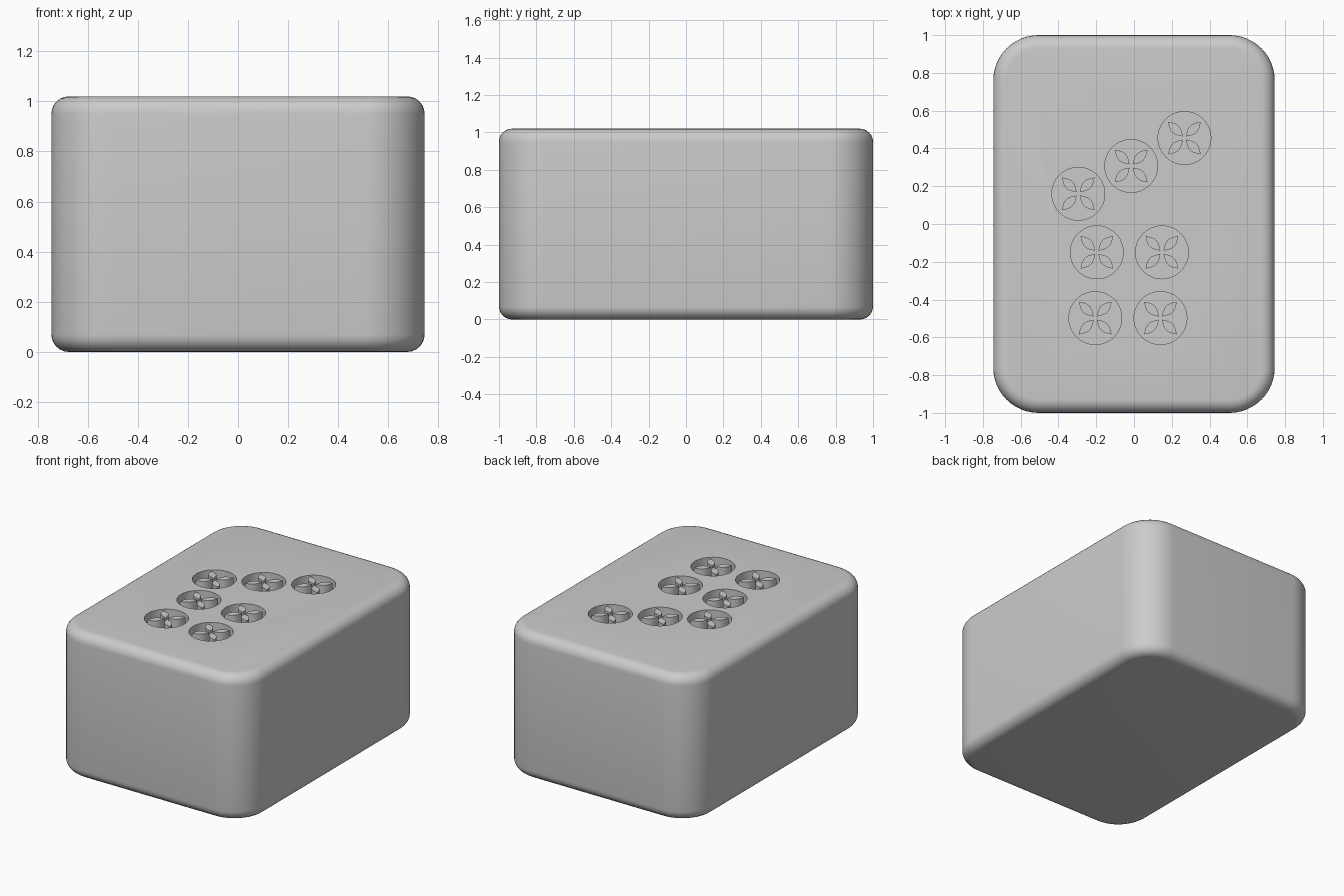
import bpy, bmesh
from math import pi, cos, sin, radians

if "Cube" in bpy.data.objects:
    bpy.data.objects.remove(bpy.data.objects["Cube"])

W, D, H = 1.49, 2.0, 1.02      # tile size
DEPTH = 0.06                   # depth of the carved dots
R_DOT = 0.14
DOTS = [(-0.295, 0.16), (-0.015, 0.307), (0.267, 0.455),
        (-0.197, -0.15), (0.148, -0.15), (-0.205, -0.498), (0.14, -0.498)]


def new_object(name, bm):
    bmesh.ops.recalc_face_normals(bm, faces=bm.faces)
    me = bpy.data.meshes.new(name)
    bm.to_mesh(me)
    bm.free()
    ob = bpy.data.objects.new(name, me)
    bpy.context.collection.objects.link(ob)
    return ob


def add_prism(bm, outline, z0, z1):
    """Extrude a 2D outline between two heights."""
    lo = [bm.verts.new((x, y, z0)) for x, y in outline]
    hi = [bm.verts.new((x, y, z1)) for x, y in outline]
    n = len(outline)
    bm.faces.new(lo[::-1])
    bm.faces.new(hi)
    for i in range(n):
        j = (i + 1) % n
        bm.faces.new((lo[i], lo[j], hi[j], hi[i]))


def smooth(ob, angle=30):
    bpy.ops.object.select_all(action='DESELECT')
    ob.select_set(True)
    bpy.context.view_layer.objects.active = ob
    bpy.ops.object.shade_smooth_by_angle(angle=radians(angle))


# tile body: round the upright corners, then the top and bottom rims
bm = bmesh.new()
bmesh.ops.create_cube(bm, size=1)
for v in bm.verts:
    v.co = (v.co.x * W, v.co.y * D, (v.co.z + 0.5) * H)
upright = [e for e in bm.edges if abs(e.verts[0].co.z - e.verts[1].co.z) > 0.5]
bmesh.ops.bevel(bm, geom=upright, offset=0.24, offset_type='OFFSET', segments=12,
                profile=0.5, affect='EDGES')
rims = [e for e in bm.edges if abs(e.verts[0].co.z - e.verts[1].co.z) < 0.01]
bmesh.ops.bevel(bm, geom=rims, offset=0.07, offset_type='OFFSET', segments=6,
                profile=0.5, affect='EDGES')
tile = new_object("tile_body", bm)

# round recesses cut into the top
bm = bmesh.new()
for cx, cy in DOTS:
    ring = [(cx + R_DOT * cos(2 * pi * i / 48), cy + R_DOT * sin(2 * pi * i / 48))
            for i in range(48)]
    add_prism(bm, ring, H - DEPTH, H + 0.1)
cutter = new_object("dot_cutter", bm)
cutter.hide_render = True
cut = tile.modifiers.new("dots", 'BOOLEAN')
cut.operation = 'DIFFERENCE'
cut.solver = 'EXACT'
cut.object = cutter
bpy.context.view_layer.objects.active = tile
bpy.ops.object.modifier_apply(modifier=cut.name)
bpy.data.objects.remove(cutter)
smooth(tile)

# four raised leaf-shaped petals in every recess
R_IN, R_OUT, HALF = 0.012, 0.122, 0.024
STEPS = 10
side = [(R_IN + (R_OUT - R_IN) * i / STEPS, HALF * sin(pi * i / STEPS))
        for i in range(STEPS + 1)]
leaf = [(r, -w) for r, w in side] + [(r, w) for r, w in side[-2:0:-1]]
bm = bmesh.new()
for cx, cy in DOTS:
    for k in range(4):
        c, s = cos(pi / 4 + k * pi / 2), sin(pi / 4 + k * pi / 2)
        add_prism(bm, [(cx + r * c - w * s, cy + r * s + w * c) for r, w in leaf],
                  H - DEPTH - 0.005, H)
petals = new_object("dot_petals", bm)
smooth(petals, 35)
